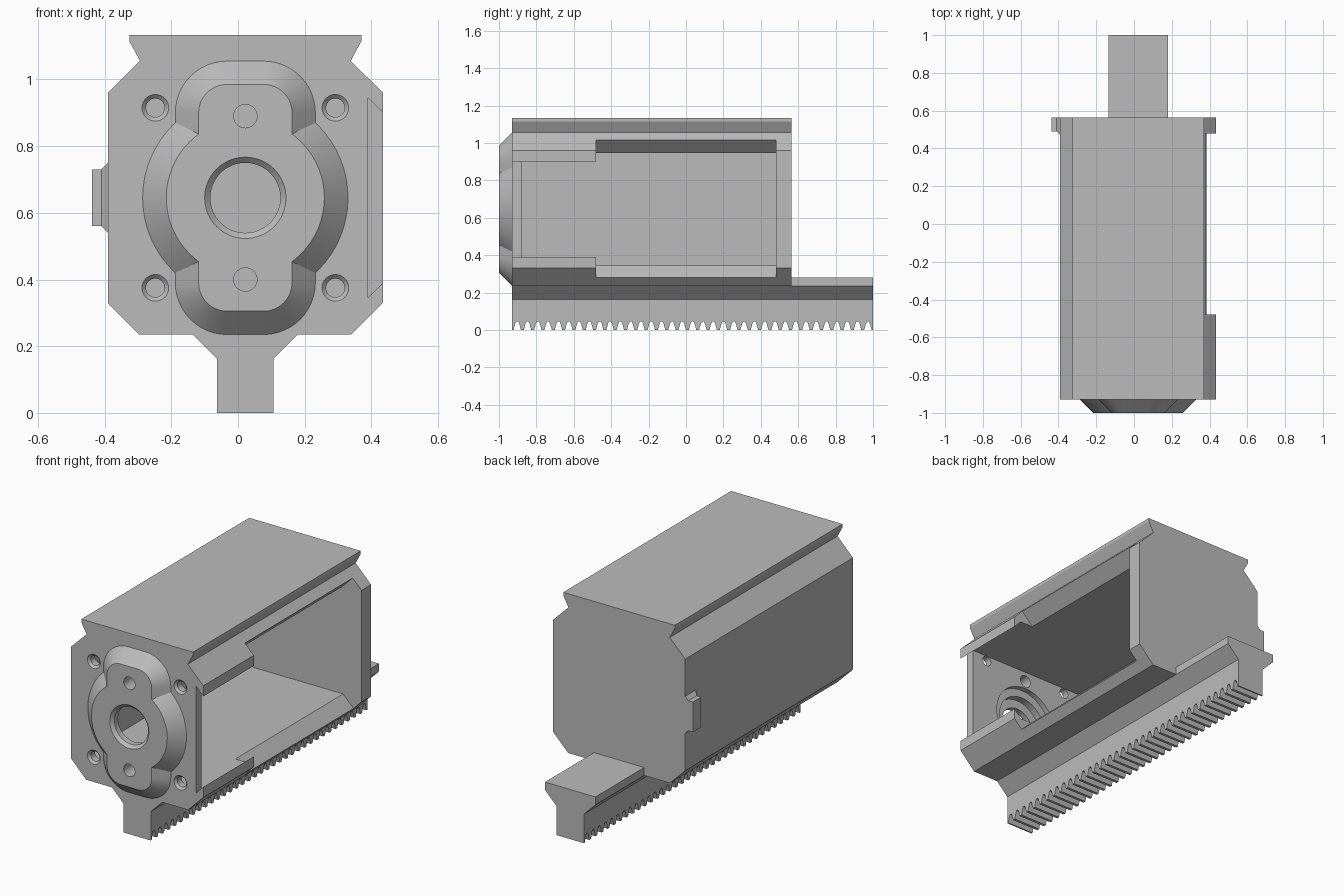
import bpy, bmesh, math

cube = bpy.data.objects.get("Cube")
if cube:
    bpy.data.objects.remove(cube)

CX, CZ = 0.022, 0.645            # axis of the housing
FRONT, BACK, TIP = -0.93, 0.565, -1.0

grey = bpy.data.materials.new("light_grey")
grey.use_nodes = True
grey.diffuse_color = (0.5, 0.5, 0.5, 1)
grey.node_tree.nodes["Principled BSDF"].inputs["Base Color"].default_value = (0.5, 0.5, 0.5, 1)


def loft(name, start, end, a, b, axis="Y"):
    """Solid between two matching outlines placed at a and b along an axis."""
    bm = bmesh.new()
    rings = []
    for outline, t in ((start, a), (end, b)):
        rings.append([bm.verts.new((u, t, v) if axis == "Y" else (t, u, v)) for u, v in outline])
    r0, r1 = rings
    bm.faces.new(r0)
    bm.faces.new(r1)
    n = len(r0)
    for i in range(n):
        j = (i + 1) % n
        bm.faces.new((r0[i], r0[j], r1[j], r1[i]))
    bmesh.ops.recalc_face_normals(bm, faces=bm.faces)
    mesh = bpy.data.meshes.new(name)
    bm.to_mesh(mesh)
    bm.free()
    mesh.materials.append(grey)
    obj = bpy.data.objects.new(name, mesh)
    bpy.context.collection.objects.link(obj)
    return obj


def prism(name, outline, a, b, axis="Y"):
    return loft(name, outline, outline, a, b, axis)


def symmetric(half):
    return [(CX + w, z) for w, z in half] + [(CX - w, z) for w, z in reversed(half)]


def circle(r, x=CX, z=CZ, n=64):
    return [(x + r * math.cos(2 * math.pi * i / n), z + r * math.sin(2 * math.pi * i / n))
            for i in range(n)]


def rounded(w, h, r, n=12):
    pts = []
    for k, (sx, sz) in enumerate(((1, 1), (-1, 1), (-1, -1), (1, -1))):
        for i in range(n + 1):
            t = math.pi / 2 * (k + i / n)
            pts.append((CX + sx * (w - r) + r * math.cos(t), CZ + sz * (h - r) + r * math.sin(t)))
    return pts


def rect(u0, u1, v0, v1):
    return [(u0, v0), (u1, v0), (u1, v1), (u0, v1)]


def combine(targets, tool, operation="DIFFERENCE"):
    tool.hide_render = True
    for target in targets:
        mod = target.modifiers.new("combine", "BOOLEAN")
        mod.operation, mod.solver, mod.object = operation, "EXACT", tool
        bpy.context.view_layer.objects.active = target
        bpy.ops.object.modifier_apply(modifier=mod.name)
    bpy.data.objects.remove(tool)


# Housing with the top rail
housing = prism("housing", symmetric([
    (0.157, 0.235), (0.318, 0.235), (0.4125, 0.33), (0.4125, 0.96),
    (0.316, 1.056), (0.348, 1.115), (0.348, 1.133)]), FRONT, BACK)

# Inner cavity: lipped at the front, flared wide open behind, slot in the front wall
LOW, HIGH, IN = 0.345, 0.945, -0.345
lip = [(0.39, LOW), (0.46, LOW + 0.07), (0.46, HIGH - 0.07), (0.39, HIGH)]
flare = [(0.32, LOW), (0.5, LOW - 0.18), (0.5, HIGH + 0.19), (0.31, HIGH)]
combine([housing], prism("cavity", [(IN, LOW)] + lip + [(IN, HIGH)], -0.88, -0.4))
combine([housing], prism("opening", [(IN, LOW)] + flare + [(IN, HIGH)], -0.48, 0.48))
combine([housing], prism("slot", lip, FRONT - 0.03, -0.8))

# Chamfered front boss: round body merged with an upright rounded block
boss = loft("front_boss", circle(0.308), circle(0.237), FRONT, TIP)
block = loft("boss_block", rounded(0.21, 0.41, 0.155), rounded(0.14, 0.34, 0.085), FRONT, TIP)
combine([boss], block, "UNION")

# Shaft bore with chamfered mouth, stepped seat inside
both = [housing, boss]
combine(both, prism("bore", circle(0.105), TIP - 0.1, -0.8))
combine([boss], loft("bore_mouth", circle(0.132), circle(0.105), TIP - 0.01, TIP + 0.017))
combine([housing], prism("outer_seat", circle(0.2), -0.91, -0.8))
combine(both, prism("inner_seat", circle(0.155), -0.95, -0.8))

# Boss holes and countersunk corner holes
for side in (-1, 1):
    z = CZ + side * 0.245
    combine(both, prism("boss_hole", circle(0.035, CX, z, 32), TIP - 0.1, -0.8))
    for sx in (-1, 1):
        x, z = CX + sx * 0.27, CZ + side * 0.27
        combine([housing], prism("screw_hole", circle(0.028, x, z, 32), FRONT - 0.1, -0.8))
        combine([housing], loft("countersink", circle(0.05, x, z, 32), circle(0.028, x, z, 32),
                                FRONT - 0.01, FRONT + 0.012))

# Side catch with a flared foot
prism("side_catch", rect(-0.438, -0.41, 0.56, 0.73), 0.49, BACK)
loft("catch_foot", rect(0.49, BACK, 0.56, 0.73), rect(0.47, BACK, 0.54, 0.75), -0.41, -0.39, "X")

# Rack under the housing: neck, rear platform and toothed bar
prism("rack_neck", symmetric([(0.085, 0.163), (0.157, 0.235)]), FRONT, BACK)
prism("rack_platform", symmetric([(0.085, 0.163), (0.157, 0.235), (0.157, 0.28)]), BACK, 1.0)
TEETH = 35
pitch = (1.0 - FRONT) / TEETH
shape = [(0, 0), (0.14, 0), (0.3, 0.033), (0.4, 0.045), (0.6, 0.045), (0.7, 0.033), (0.86, 0)]
bar = [(FRONT + (i + f) * pitch, z) for i in range(TEETH) for f, z in shape]
bar += [(1.0, 0), (1.0, 0.163), (FRONT, 0.163)]
prism("rack_teeth", bar, CX - 0.085, CX + 0.085, "X")

# Smooth the round walls, keep the edges sharp
for obj in both:
    bpy.ops.object.select_all(action="DESELECT")
    obj.select_set(True)
    bpy.context.view_layer.objects.active = obj
    bpy.ops.object.shade_smooth_by_angle(angle=math.radians(25))
